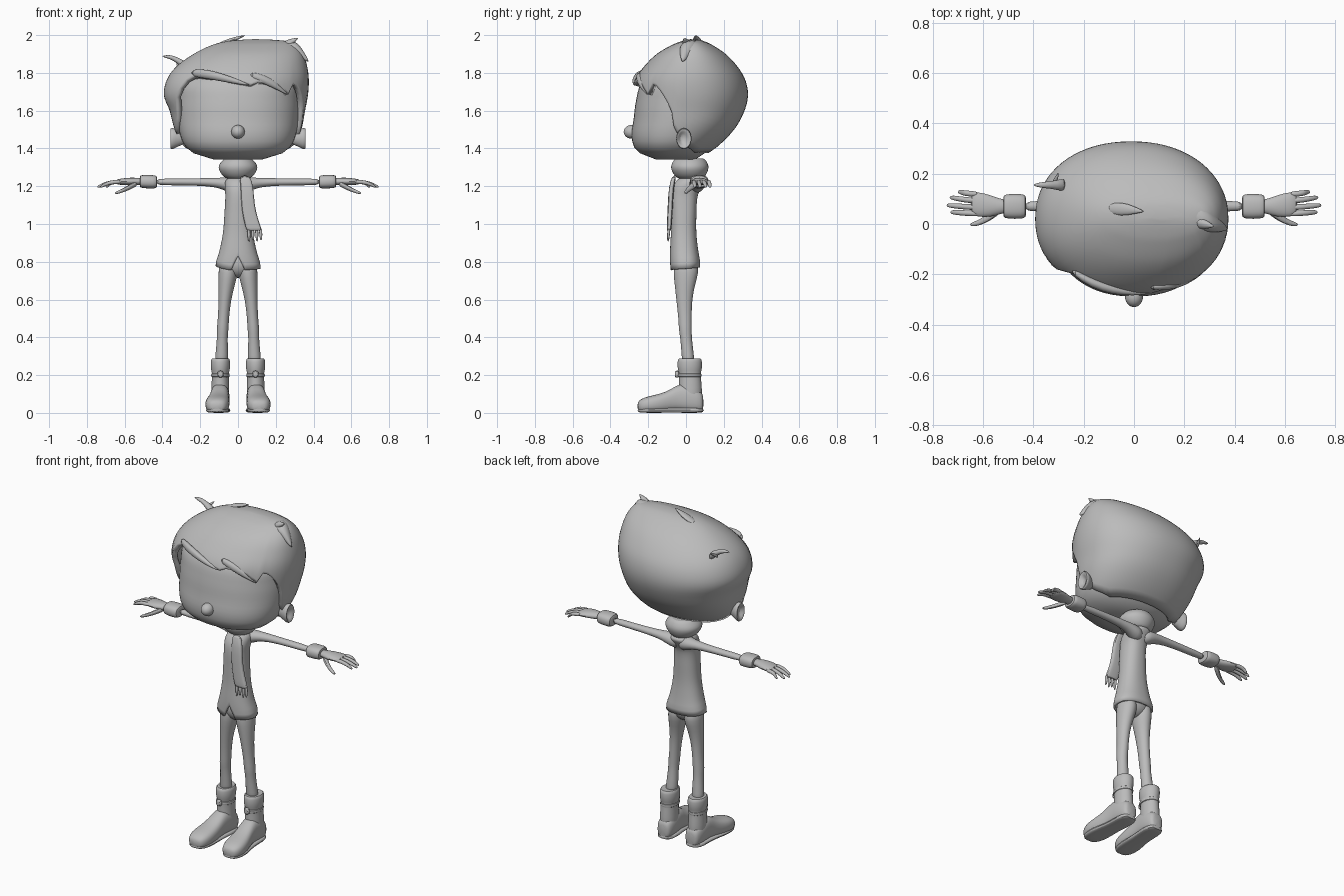
import bpy, bmesh, math

grey = bpy.data.materials.new("plain_grey")
grey.diffuse_color = (0.5, 0.5, 0.5, 1)


def finish(name, bm, angle=50):
    bmesh.ops.recalc_face_normals(bm, faces=bm.faces)
    me = bpy.data.meshes.new(name)
    bm.to_mesh(me)
    bm.free()
    me.materials.append(grey)
    me.shade_smooth()
    me.set_sharp_from_angle(angle=math.radians(angle))
    ob = bpy.data.objects.new(name, me)
    bpy.context.collection.objects.link(ob)
    return ob


def skin_rings(name, rings, cap_start=True, cap_end=True):
    bm = bmesh.new()
    vs = [[bm.verts.new(p) for p in r] for r in rings]
    n = len(vs[0])
    for a, b in zip(vs, vs[1:]):
        for i in range(n):
            j = (i + 1) % n
            bm.faces.new((a[i], a[j], b[j], b[i]))
    if cap_start:
        bm.faces.new(vs[0])
    if cap_end:
        bm.faces.new(vs[-1])
    return finish(name, bm)


def power(v, e):
    return math.copysign(abs(v) ** (2 / e), v)


def tube(name, pts, axis="z", n=12, e=2.0, side=1, floor=None):
    """Loft of rings (x, y, z, ra, rb), every ring square to one axis."""
    k = "xyz".index(axis)
    u, v = [i for i in range(3) if i != k]
    rings = []
    for x, y, z, ra, rb in pts:
        ring = []
        for i in range(n):
            a = 2 * math.pi * i / n
            p = [x, y, z]
            p[u] += ra * power(math.cos(a), e)
            p[v] += rb * power(math.sin(a), e)
            p[0] *= side
            if floor is not None:
                p[2] = max(p[2], floor)
            ring.append(p)
        rings.append(ring)
    ob = skin_rings(name, rings)
    sub = ob.modifiers.new("round", "SUBSURF")
    sub.levels = sub.render_levels = 1
    return ob


def lerp_table(table, v):
    """Smooth lookup of a table sorted by its first column."""
    if v <= table[0][0]:
        return table[0][1:]
    for i in range(len(table) - 1):
        a, b = table[i], table[i + 1]
        if v <= b[0]:
            p, q = table[max(i - 1, 0)], table[min(i + 2, len(table) - 1)]
            h = b[0] - a[0]
            t = (v - a[0]) / h
            out = []
            for c in range(1, len(a)):
                ma = (b[c] - p[c]) / (b[0] - p[0]) * h
                mb = (q[c] - a[c]) / (q[0] - a[0]) * h
                out.append((2*t**3 - 3*t*t + 1) * a[c] + (t**3 - 2*t*t + t) * ma
                           + (3*t*t - 2*t**3) * b[c] + (t**3 - t*t) * mb)
            return out
    return table[-1][1:]


def edge_at(edge, deg):
    for (a, za), (b, zb) in zip(edge, edge[1:]):
        if a <= deg <= b:
            return za + (zb - za) * (deg - a) / (b - a)


def shell(name, table, edge, rows=26, n=72, e=2.15, thick=0.0):
    """Closed crown hanging down to an edge height that varies with azimuth.
    Table rows: z, x min, x max, y min, y max."""
    top, rings = table[-1][0], []
    for r in range(rows + 1):
        s = (0.06 + 0.94 * r / rows) ** 1.7
        ring = []
        for i in range(n):
            deg = -180 + 360 * i / n
            z = top + (edge_at(edge, deg) - top) * s
            x0, x1, y0, y1 = lerp_table(table, z)
            a = math.radians(deg)
            ring.append(((x0 + x1) / 2 + (x1 - x0) / 2 * power(math.cos(a), e),
                         (y0 + y1) / 2 + (y1 - y0) / 2 * power(math.sin(a), e), z))
        rings.append(ring)
    ob = skin_rings(name, rings, True, thick == 0)
    if thick:
        m = ob.modifiers.new("thickness", "SOLIDIFY")
        m.thickness, m.offset = thick, -1
    return ob


def ball(name, loc, size, seg=24):
    bm = bmesh.new()
    bmesh.ops.create_uvsphere(bm, u_segments=seg, v_segments=seg // 2, radius=1)
    for v in bm.verts:
        v.co = [c + s * k for c, s, k in zip(loc, v.co, size)]
    return finish(name, bm)


# Head
face = [(1.342, -.13, .13, -.16, .05), (1.36, -.205, .205, -.215, .08),
        (1.385, -.25, .25, -.258, .11), (1.42, -.285, .285, -.28, .15),
        (1.48, -.308, .308, -.288, .20), (1.55, -.32, .32, -.278, .24),
        (1.65, -.325, .325, -.265, .27), (1.75, -.31, .31, -.235, .25),
        (1.85, -.2, .2, -.14, .16), (1.88, -.03, .03, -.03, .03)]
shell("face", face, [(-180, 1.342), (180, 1.342)], e=2.2)
ball("nose", (0, -.288, 1.488), (.036, .042, .036))

# Hair cap with swept fringe
hair = [(1.34, -.2, .2, -.2, .06), (1.40, -.285, .285, -.26, .155),
        (1.50, -.335, .335, -.285, .255), (1.60, -.362, .355, -.29, .31),
        (1.68, -.392, .37, -.288, .328), (1.76, -.378, .375, -.272, .315),
        (1.83, -.33, .367, -.225, .275), (1.90, -.235, .345, -.155, .21),
        (1.95, -.13, .305, -.07, .135), (1.97, -.04, .25, -.015, .09),
        (1.98, .09, .11, .03, .05)]
hairline = [(-180, 1.47), (-168, 1.49), (-156, 1.55), (-146, 1.66), (-136, 1.76),
            (-128, 1.79), (-105, 1.775), (-90, 1.75), (-80, 1.735), (-74, 1.755),
            (-55, 1.73), (-45, 1.685), (-39, 1.75), (-28, 1.70), (-16, 1.61),
            (-9, 1.50), (0, 1.46), (12, 1.41), (35, 1.375), (145, 1.375),
            (168, 1.41), (180, 1.47)]
shell("hair", hair, hairline, rows=30, thick=.03)

# Hair locks
tube("fringe_lock_long", [(-.25, -.185, 1.80, .015, .02), (-.17, -.235, 1.795, .022, .026),
     (-.08, -.262, 1.775, .02, .022), (0, -.272, 1.752, .014, .014),
     (.065, -.275, 1.735, .002, .002)], "x")
tube("fringe_lock_side", [(.06, -.25, 1.79, .015, .02), (.14, -.245, 1.765, .02, .025),
     (.21, -.228, 1.73, .016, .022), (.268, -.20, 1.682, .002, .003)], "x")
tube("crown_tuft", [(-.11, .06, 1.945, .02, .012), (-.05, .06, 1.968, .03, .014),
     (0, .055, 1.985, .016, .01), (.04, .05, 1.999, .002, .002)], "x")
tube("right_horn_lock", [(.17, .05, 1.92, .07, .035), (.24, .035, 1.93, .065, .042),
     (.295, .015, 1.93, .05, .048), (.335, -.005, 1.905, .03, .035),
     (.375, -.02, 1.86, .003, .004)], "x")
tube("right_horn_tip", [(.24, .01, 1.94, .03, .03), (.28, 0, 1.96, .022, .022),
     (.32, -.01, 1.985, .002, .002)], "x")
tube("left_tuft", [(-.27, .155, 1.83, .03, .03), (-.305, .155, 1.855, .02, .02),
     (-.34, .155, 1.878, .014, .014), (-.37, .155, 1.886, .012, .01),
     (-.40, .155, 1.888, .003, .003)], "x")
tube("left_tuft_spur", [(-.32, .155, 1.84, .012, .012), (-.31, .18, 1.86, .009, .009),
     (-.30, .205, 1.87, .002, .002)], "y")

# Neck scarf and hanging tail
tube("neck", [(0, .02, 1.22, .05, .05), (0, .01, 1.38, .05, .05)])
tube("scarf_collar", [(0, .025, 1.235, .05, .06), (0, .022, 1.25, .08, .08),
     (0, .02, 1.285, .104, .1), (0, .02, 1.31, .106, .102), (0, .02, 1.335, .085, .088),
     (0, .02, 1.35, .07, .075), (0, .02, 1.345, .05, .05)], n=20)
tube("scarf_tail", [(.035, -.06, 1.26, .03, .012), (.048, -.078, 1.2, .034, .014),
     (.052, -.083, 1.1, .036, .014), (.066, -.086, 1.03, .039, .014),
     (.085, -.09, .97, .042, .013), (.087, -.09, .965, .04, .01)], e=3.5)
for i in range(4):
    x = .056 + i * .021
    tube("scarf_fringe", [(x, -.09, .98, .01, .009), (x + .002, -.093, .94, .009, .008),
         (x + .003, -.095, .905 + .008 * (i % 2), .005, .005)], n=8)

# Jacket with front notch in the hem
jacket = [(.76, -.12, .12, -.083, .073), (.80, -.116, .116, -.085, .075),
          (.85, -.10, .10, -.085, .066), (.95, -.08, .08, -.08, .055),
          (1.05, -.072, .072, -.08, .055), (1.15, -.067, .067, -.08, .062),
          (1.20, -.07, .07, -.07, .085), (1.235, -.062, .062, -.045, .1),
          (1.255, -.03, .03, -.01, .07)]
hem = [(-180, .78), (-110, .757), (-105, .755), (-90, .83), (-75, .755), (-70, .757), (180, .78)]
shell("jacket", jacket, hem, e=2.3, thick=.012)
ball("pelvis", (0, 0, .79), (.095, .066, .075))

for s, tag in ((1, "left"), (-1, "right")):
    # Ear with a hollow centre
    tube(tag + "_ear", [(.28, -.015, 1.455, .025, .035), (.315, -.015, 1.455, .03, .042),
         (.345, -.012, 1.452, .044, .06), (.362, -.01, 1.452, .04, .055),
         (.352, -.015, 1.452, .026, .036), (.336, -.018, 1.452, .012, .018)], "x", 16, side=s)
    # Sleeve and cuff
    tube(tag + "_sleeve", [(.0, .045, 1.2, .05, .045), (.05, .055, 1.208, .048, .042),
         (.09, .063, 1.216, .036, .03), (.15, .07, 1.222, .026, .022),
         (.3, .072, 1.223, .021, .018), (.45, .07, 1.223, .024, .02)], "x", side=s)
    tube(tag + "_cuff", [(.428, .07, 1.223, .025, .02), (.43, .07, 1.223, .045, .032),
         (.445, .07, 1.223, .051, .037), (.505, .07, 1.225, .05, .036),
         (.52, .07, 1.225, .044, .031), (.518, .07, 1.225, .025, .02)], "x", 16, 2.5, s)
    # Hand
    tube(tag + "_palm", [(.49, .07, 1.225, .025, .018), (.53, .07, 1.225, .03, .02),
         (.57, .071, 1.225, .046, .022), (.62, .078, 1.224, .052, .018),
         (.65, .08, 1.222, .045, .012)], "x", side=s)
    for y, dy, end in ((.121, .006, .7), (.095, .01, .733), (.068, .006, .745), (.043, .004, .73)):
        tube(tag + "_finger", [(.615, y - .003, 1.223, .012, .012), (.66, y, 1.223, .0125, .012),
             ((.66 + end) / 2, y + dy / 2, 1.214, .0115, .011),
             (end - .01, y + dy, 1.2, .01, .009), (end, y + dy, 1.196, .004, .004)],
             "x", 8, side=s)
    tube(tag + "_thumb", [(.53, .06, 1.218, .02, .018), (.565, .035, 1.2, .02, .016),
         (.6, .012, 1.182, .014, .013), (.635, -.001, 1.168, .011, .01),
         (.652, -.003, 1.163, .005, .005)], "x", 8, side=s)
    # Trouser leg
    tube(tag + "_leg", [(.05, 0, .81, .05, .065), (.052, 0, .74, .054, .07),
         (.06, -.006, .68, .046, .056), (.07, -.01, .6, .034, .043), (.077, -.005, .5, .03, .036),
         (.082, -.004, .44, .033, .036), (.083, 0, .4, .028, .031), (.086, .01, .3, .036, .034),
         (.09, .014, .24, .036, .034)], side=s)
    # Boot
    tube(tag + "_boot_shaft", [(.093, .024, .03, .045, .058), (.094, .024, .1, .05, .064),
         (.094, .022, .17, .046, .06), (.093, .02, .215, .045, .058),
         (.093, .02, .228, .052, .066), (.093, .02, .275, .053, .067),
         (.093, .02, .291, .047, .06), (.093, .02, .285, .034, .04)], n=16, side=s)
    tube(tag + "_boot_foot", [(.093, .093, .05, .03, .04), (.093, .08, .06, .045, .058),
         (.094, .03, .07, .053, .07), (.096, -.03, .086, .05, .076),
         (.1, -.08, .066, .053, .058), (.107, -.14, .05, .064, .05),
         (.111, -.2, .044, .066, .045), (.112, -.24, .038, .052, .036),
         (.112, -.258, .034, .03, .022)], "y", 16, 2.6, s, .004)
    tube(tag + "_boot_sole", [(.093, .096, .014, .03, .012), (.094, .06, .014, .056, .014),
         (.095, 0, .014, .056, .014), (.1, -.07, .014, .052, .013), (.109, -.16, .014, .068, .014),
         (.112, -.23, .014, .056, .014), (.112, -.258, .014, .03, .01)], "y", 12, 3.5, s, 0)
    tube(tag + "_boot_strap", [(.093, .02, .187, .04, .05), (.093, .019, .189, .051, .066),
         (.093, .019, .21, .051, .066), (.093, .02, .212, .04, .05)], n=16, side=s)
    tube(tag + "_boot_buckle", [(.093, -.035, .205, .018, .02), (.093, -.052, .205, .018, .02),
         (.093, -.06, .205, .014, .016)], "y", 8, 4, s)
